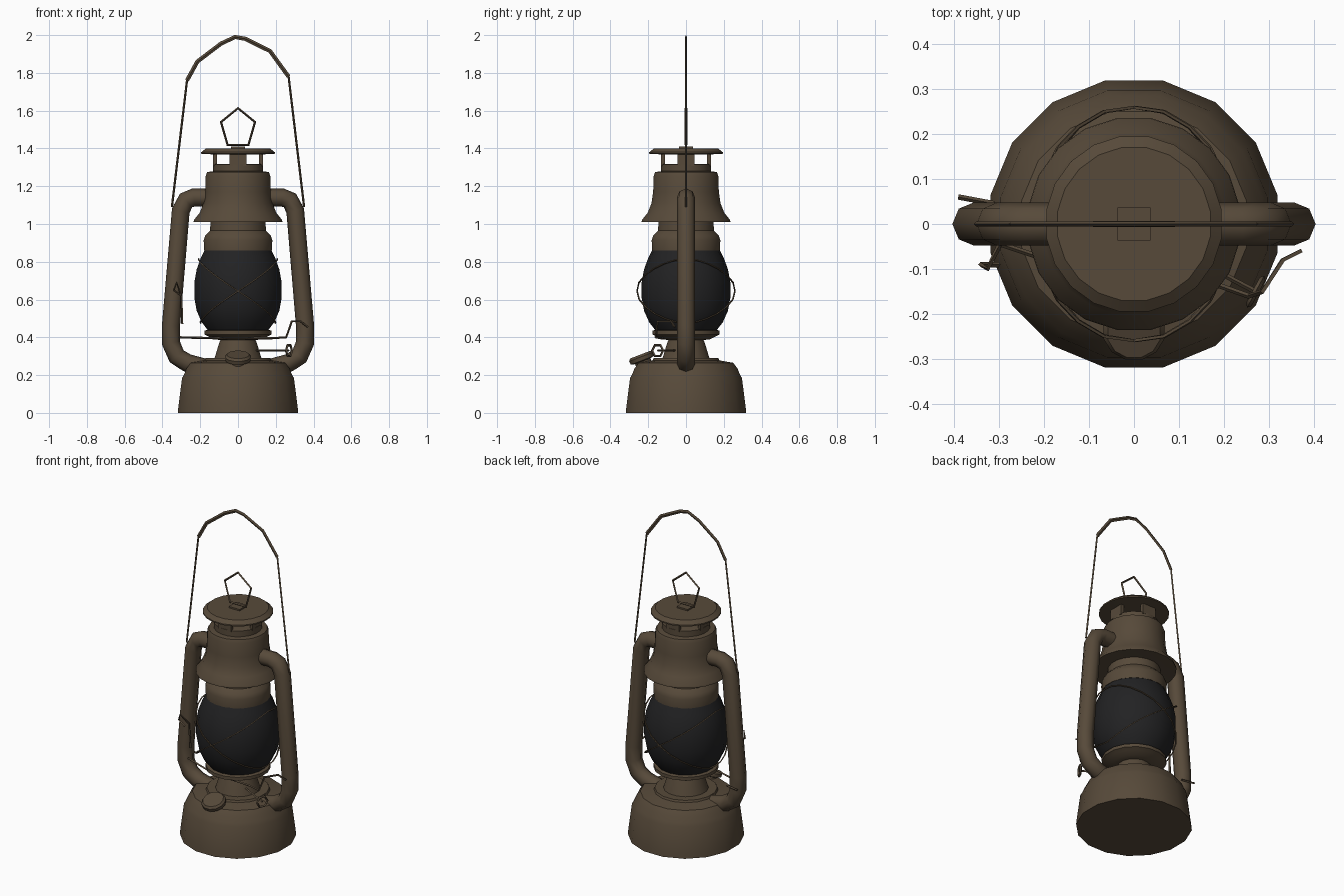
import bpy
import math
from mathutils import Vector

if "Cube" in bpy.data.objects:
    bpy.data.objects.remove(bpy.data.objects["Cube"], do_unlink=True)


def material(name, rgb):
    m = bpy.data.materials.new(name)
    m.use_nodes = True
    m.diffuse_color = (*rgb, 1)
    bsdf = m.node_tree.nodes["Principled BSDF"]
    bsdf.inputs["Base Color"].default_value = (*rgb, 1)
    bsdf.inputs["Roughness"].default_value = 0.8
    return m


METAL = material("aged brown metal", (0.095, 0.068, 0.042))
GLASS = material("sooty dark glass", (0.016, 0.016, 0.017))


def finish(ob, mat, angle=35):
    ob.data.materials.clear()
    ob.data.materials.append(mat)
    bpy.ops.object.select_all(action="DESELECT")
    ob.select_set(True)
    bpy.context.view_layer.objects.active = ob
    bpy.ops.object.shade_smooth_by_angle(angle=math.radians(angle))
    return ob


def lathe(name, profile, sides=20, mat=METAL, angle=35):
    """Turn (radius, height) points around z; the ends are capped."""
    verts, faces = [], []
    for r, z in profile:
        for i in range(sides):
            a = 2 * math.pi * (i + 0.5) / sides
            verts.append((r * math.cos(a), r * math.sin(a), z))
    for k in range(len(profile) - 1):
        for i in range(sides):
            j = (i + 1) % sides
            faces.append((k * sides + i, k * sides + j,
                          (k + 1) * sides + j, (k + 1) * sides + i))
    faces.append(tuple(reversed(range(sides))))
    faces.append(tuple(range(len(verts) - sides, len(verts))))
    me = bpy.data.meshes.new(name)
    me.from_pydata(verts, [], faces)
    ob = bpy.data.objects.new(name, me)
    bpy.context.collection.objects.link(ob)
    return finish(ob, mat, angle)


def wire(name, points, radius, closed=False, res=0):
    """Sweep a round section along a path."""
    cu = bpy.data.curves.new(name, "CURVE")
    cu.dimensions = "3D"
    cu.bevel_depth = radius
    cu.bevel_resolution = res
    cu.use_fill_caps = True
    sp = cu.splines.new("POLY")
    sp.points.add(len(points) - 1)
    for p, co in zip(sp.points, points):
        p.co = (*co, 1)
    sp.use_cyclic_u = closed
    ob = bpy.data.objects.new(name, cu)
    bpy.context.collection.objects.link(ob)
    bpy.ops.object.select_all(action="DESELECT")
    ob.select_set(True)
    bpy.context.view_layer.objects.active = ob
    bpy.ops.object.convert(target="MESH")
    return finish(bpy.context.object, METAL, 50)


def box(name, loc, size, turn=0):
    bpy.ops.mesh.primitive_cube_add(size=1, location=loc, rotation=(0, 0, turn))
    ob = bpy.context.object
    ob.name = name
    ob.scale = size
    return finish(ob, METAL)


# Fuel tank, burner and globe seat
lathe("fuel_tank", [(0.325, 0), (0.322, 0.03), (0.302, 0.185), (0.29, 0.205),
                    (0.278, 0.235), (0.255, 0.265), (0.18, 0.278),
                    (0.175, 0.29), (0.12, 0.29)], 16)
lathe("burner_neck", [(0.13, 0.28), (0.12, 0.31), (0.105, 0.36), (0.09, 0.4)], 16)
lathe("globe_seat", [(0.09, 0.385), (0.13, 0.39), (0.16, 0.405), (0.182, 0.415),
                     (0.182, 0.435), (0.165, 0.44)], 16)

# Glass globe
GLOBE = [(0.16, 0.435), (0.195, 0.48), (0.222, 0.54), (0.235, 0.61),
         (0.235, 0.69), (0.222, 0.76), (0.2, 0.82), (0.178, 0.865)]
lathe("glass_globe", GLOBE, 18, GLASS, 50)

# Collar, hood and vent base
lathe("globe_collar", [(0.182, 0.86), (0.184, 0.915), (0.175, 0.94),
                       (0.15, 0.965), (0.147, 1.02)], 20)
lathe("hood", [(0.14, 1.012), (0.238, 1.01), (0.236, 1.022), (0.205, 1.06),
               (0.185, 1.11), (0.176, 1.17), (0.173, 1.255), (0.165, 1.275),
               (0.13, 1.28)], 20)
lathe("vent_base", [(0.135, 1.27), (0.135, 1.315), (0.125, 1.318)], 20)
for k in range(4):
    a = k * math.pi / 2
    box("vent_post", (0.122 * math.cos(a), 0.122 * math.sin(a), 1.342),
        (0.02, 0.09, 0.07), a)
lathe("vent_cap", [(0.125, 1.368), (0.197, 1.372), (0.197, 1.38),
                   (0.172, 1.4)], 20)

# Lifting ring on the cap
box("ring_clip", (0, 0, 1.403), (0.074, 0.074, 0.012))
wire("lifting_ring", [(0, 0, 1.613), (0.09, 0, 1.54), (0.055, 0, 1.418),
                      (-0.055, 0, 1.418), (-0.09, 0, 1.54)], 0.007, True)

# Side air tubes
TUBE = [(0.14, 1.14), (0.235, 1.14), (0.275, 1.125), (0.303, 1.07),
        (0.355, 0.46), (0.355, 0.37), (0.325, 0.3), (0.27, 0.265), (0.16, 0.235)]
for side, label in ((1, "left"), (-1, "right")):
    wire(label + "_air_tube", [(side * x, 0, z) for x, z in TUBE], 0.048, res=2)

# Carrying handle: thin legs and a flat bent grip
ARCH = [(-0.35, 1.09), (-0.27, 1.76), (-0.215, 1.86), (-0.09, 1.955),
        (-0.015, 1.99), (0.04, 1.98), (0.17, 1.915), (0.268, 1.78), (0.35, 1.09)]
wire("handle", [(x, 0, z) for x, z in ARCH], 0.006)
grip = wire("handle_grip", [(x, 0, z) for x, z in ARCH[1:-1]], 0.011)
grip.scale.y = 0.4

# Filler cap, tilted forward on the tank
filler = lathe("filler_cap", [(0.045, -0.08), (0.045, -0.025), (0.068, -0.02),
                              (0.07, 0), (0.06, 0.012)], 12)
filler.location = (0, -0.238, 0.297)
filler.rotation_euler.x = math.radians(21)


# Guard wires crossing over the globe
def globe_radius(z):
    for (r0, z0), (r1, z1) in zip(GLOBE, GLOBE[1:]):
        if z0 <= z <= z1:
            return r0 + (r1 - r0) * (z - z0) / (z1 - z0)
    return GLOBE[-1][0]


for slope in (1, -1):
    loop = []
    for i in range(24):
        a = 2 * math.pi * i / 24
        z = 0.645 + slope * 0.17 * math.cos(a)
        r = globe_radius(z) + 0.006 + 0.018 * abs(math.sin(a))
        loop.append((r * math.cos(a), r * math.sin(a), z))
    wire("globe_guard", loop, 0.0045, True)

# Globe lift lever running under the seat
wire("lift_lever", [(-0.31, -0.04, 0.4), (-0.1, -0.11, 0.395), (0.17, -0.13, 0.395),
                    (0.255, -0.16, 0.4), (0.285, -0.15, 0.485),
                    (0.33, -0.08, 0.485), (0.37, -0.06, 0.455)], 0.006)
wire("guard_hook", [(-0.295, -0.04, 0.47), (-0.3, -0.05, 0.62), (-0.325, -0.1, 0.69),
                    (-0.34, -0.09, 0.65), (-0.3, -0.09, 0.62)], 0.006)
wire("rear_catch", [(-0.39, 0.06, 0.4), (-0.31, 0.045, 0.4)], 0.006)

# Wick adjuster: stem and small wire wheel
wire("wick_stem", [(0.08, -0.05, 0.33), (0.27, -0.15, 0.33)], 0.006)
hub = Vector((0.27, -0.15, 0.33))
across, up = Vector((0.47, 0.88, 0)), Vector((0, 0, 1))
wire("wick_wheel", [hub + 0.033 * (math.cos(a) * across + math.sin(a) * up)
                    for a in (i * math.pi / 3 for i in range(6))], 0.007, True)
